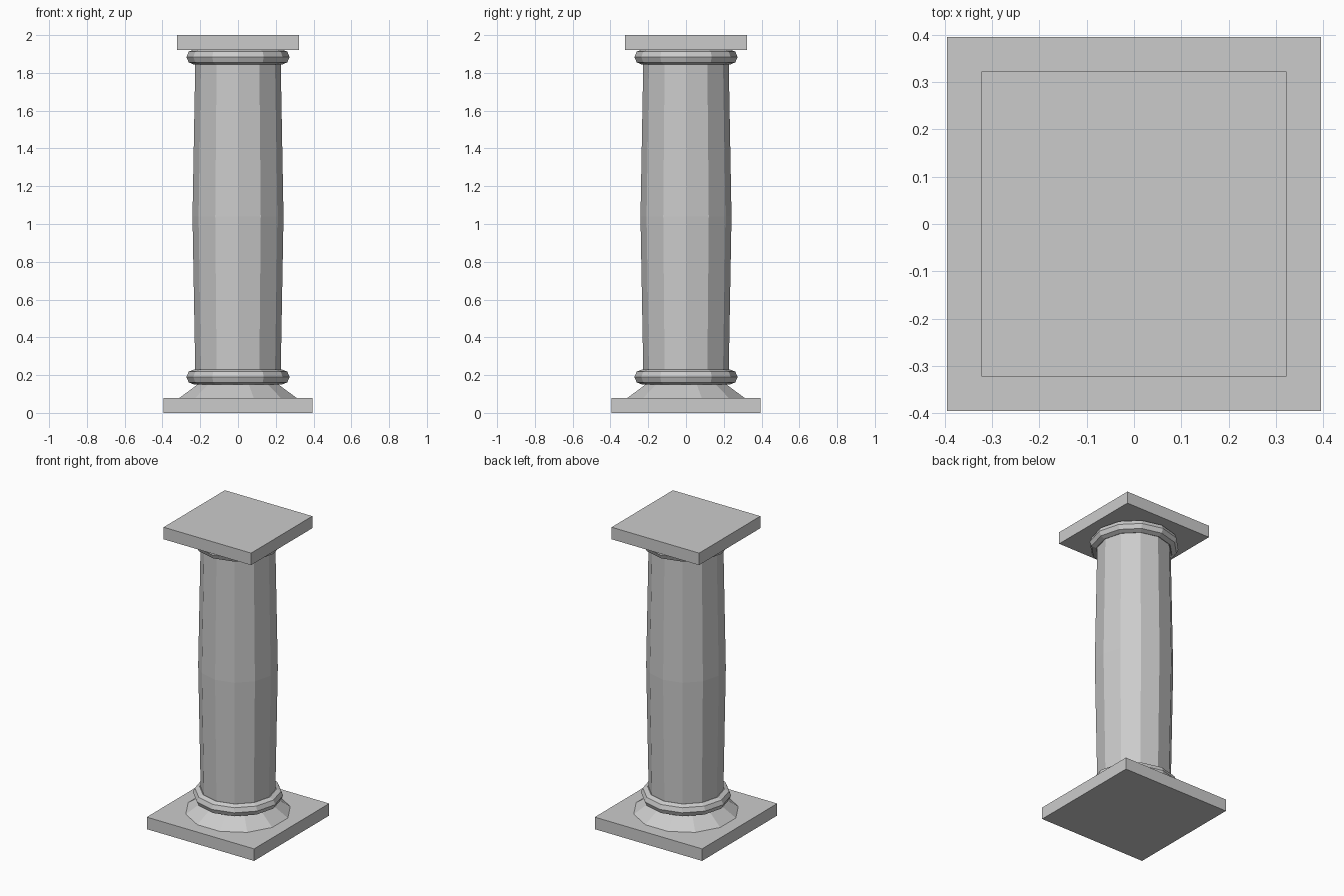
import bpy, bmesh
from math import pi, cos, sin

if "Cube" in bpy.data.objects:
    bpy.data.objects.remove(bpy.data.objects["Cube"])

SIDES = 12

def make_object(name, bm):
    bmesh.ops.recalc_face_normals(bm, faces=bm.faces)
    mesh = bpy.data.meshes.new(name)
    bm.to_mesh(mesh)
    bm.free()
    obj = bpy.data.objects.new(name, mesh)
    bpy.context.collection.objects.link(obj)
    return obj

def slab(name, half, z0, z1):
    bm = bmesh.new()
    bmesh.ops.create_cube(bm, size=1)
    for v in bm.verts:
        v.co = (v.co.x * 2 * half, v.co.y * 2 * half, z0 if v.co.z < 0 else z1)
    return make_object(name, bm)

def lathe(name, profile, closed=False, turn=0.0):
    """Revolve (radius, z) points; closed joins the last point to the first."""
    bm = bmesh.new()
    rings = [[bm.verts.new((r * cos(turn + 2 * pi * i / SIDES),
                            r * sin(turn + 2 * pi * i / SIDES), z))
              for i in range(SIDES)] for r, z in profile]
    pairs = list(zip(rings, rings[1:]))
    if closed:
        pairs.append((rings[-1], rings[0]))
    else:
        bm.faces.new(rings[0])
        bm.faces.new(rings[-1])
    for a, b in pairs:
        for i in range(SIDES):
            j = (i + 1) % SIDES
            bm.faces.new((a[i], a[j], b[j], b[i]))
    return make_object(name, bm)

def ring(name, z, major=0.233, minor=0.04):
    section = [(major + minor * cos(pi * k / 4), z + minor * sin(pi * k / 4))
               for k in range(8)]
    return lathe(name, section, closed=True)

# Square slabs at the bottom and top
slab("plinth", 0.395, 0.0, 0.08)
slab("capital_slab", 0.322, 1.92, 2.0)

# Sloped foot
lathe("foot", [(0.32, 0.08), (0.215, 0.155)], turn=pi / SIDES)

# Shaft, slightly swollen at mid height
lathe("shaft", [(0.225, 0.15), (0.241, 1.04), (0.225, 1.92)])

# Rounded mouldings
ring("lower_ring", 0.19)
ring("upper_ring", 1.884)
